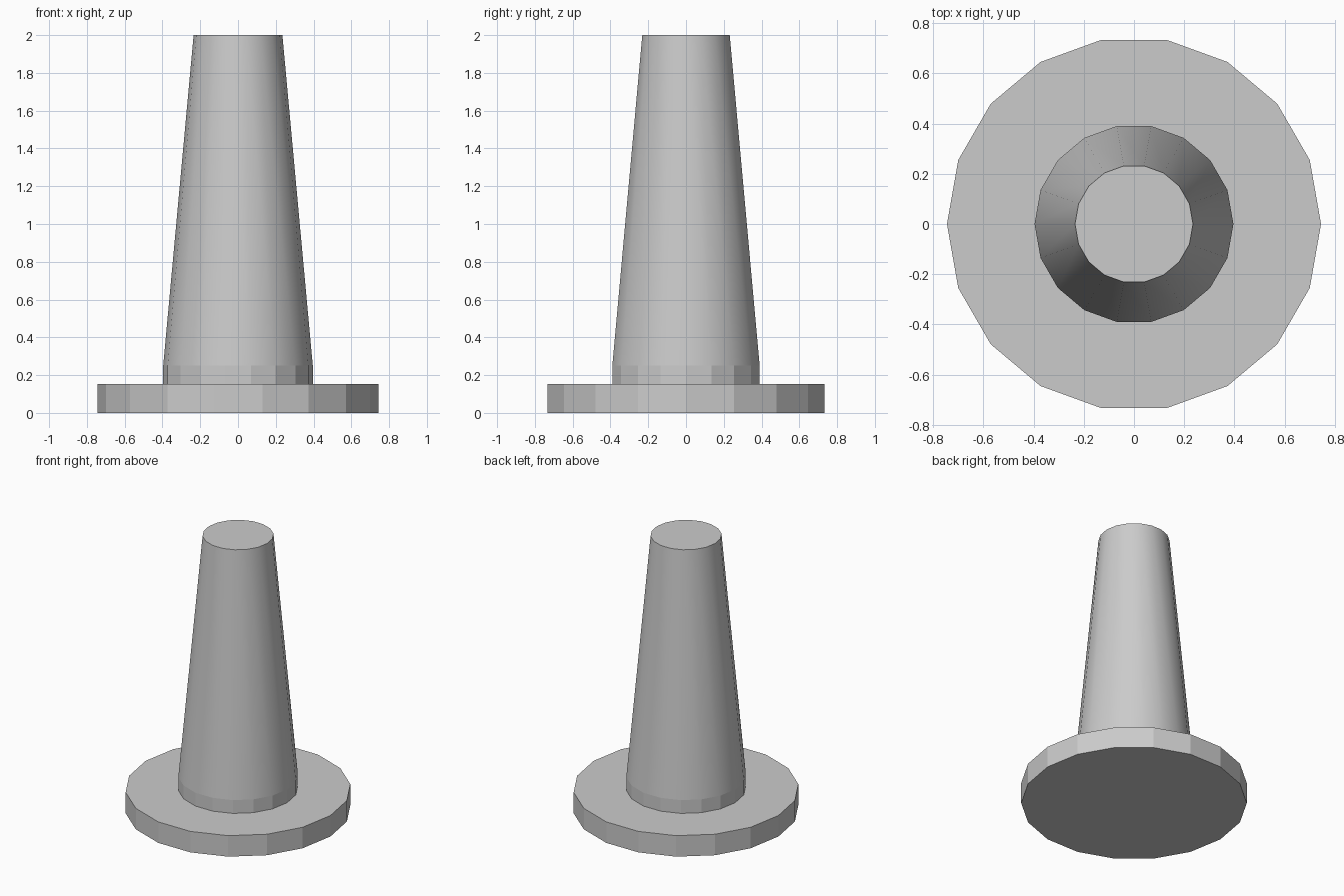
import bpy

if "Cube" in bpy.data.objects:
    bpy.data.objects.remove(bpy.data.objects["Cube"])

SIDES = 18


def frustum(name, r_bottom, r_top, z0, z1, smooth=False):
    """18-sided tapered drum from z0 to z1, first corner on the x axis."""
    bpy.ops.mesh.primitive_cone_add(
        vertices=SIDES, radius1=r_bottom, radius2=r_top, depth=z1 - z0,
        location=(0, 0, (z0 + z1) / 2), rotation=(0, 0, 1.5707963))
    obj = bpy.context.object
    bpy.ops.object.transform_apply(location=True, rotation=True, scale=True)
    obj.name = name
    for face in obj.data.polygons:
        face.use_smooth = smooth and abs(face.normal.z) < 0.9
    return obj


def remove_caps(obj, heights):
    """Delete the hidden end caps at the given heights."""
    import bmesh
    bm = bmesh.new()
    bm.from_mesh(obj.data)
    caps = [f for f in bm.faces if abs(f.normal.z) > 0.9
            and any(abs(f.calc_center_median().z - h) < 1e-4 for h in heights)]
    bmesh.ops.delete(bm, geom=caps, context='FACES_ONLY')
    bm.to_mesh(obj.data)
    bm.free()


# Wide flat foot
frustum("base_disc", 0.745, 0.745, 0.0, 0.153)

# Short faceted collar between foot and cone
collar = frustum("collar", 0.396, 0.396, 0.153, 0.25)
remove_caps(collar, (0.153, 0.25))

# Tall smooth tapered body with a flat top
body = frustum("cone_body", 0.396, 0.235, 0.25, 2.0, smooth=True)
remove_caps(body, (0.25,))
